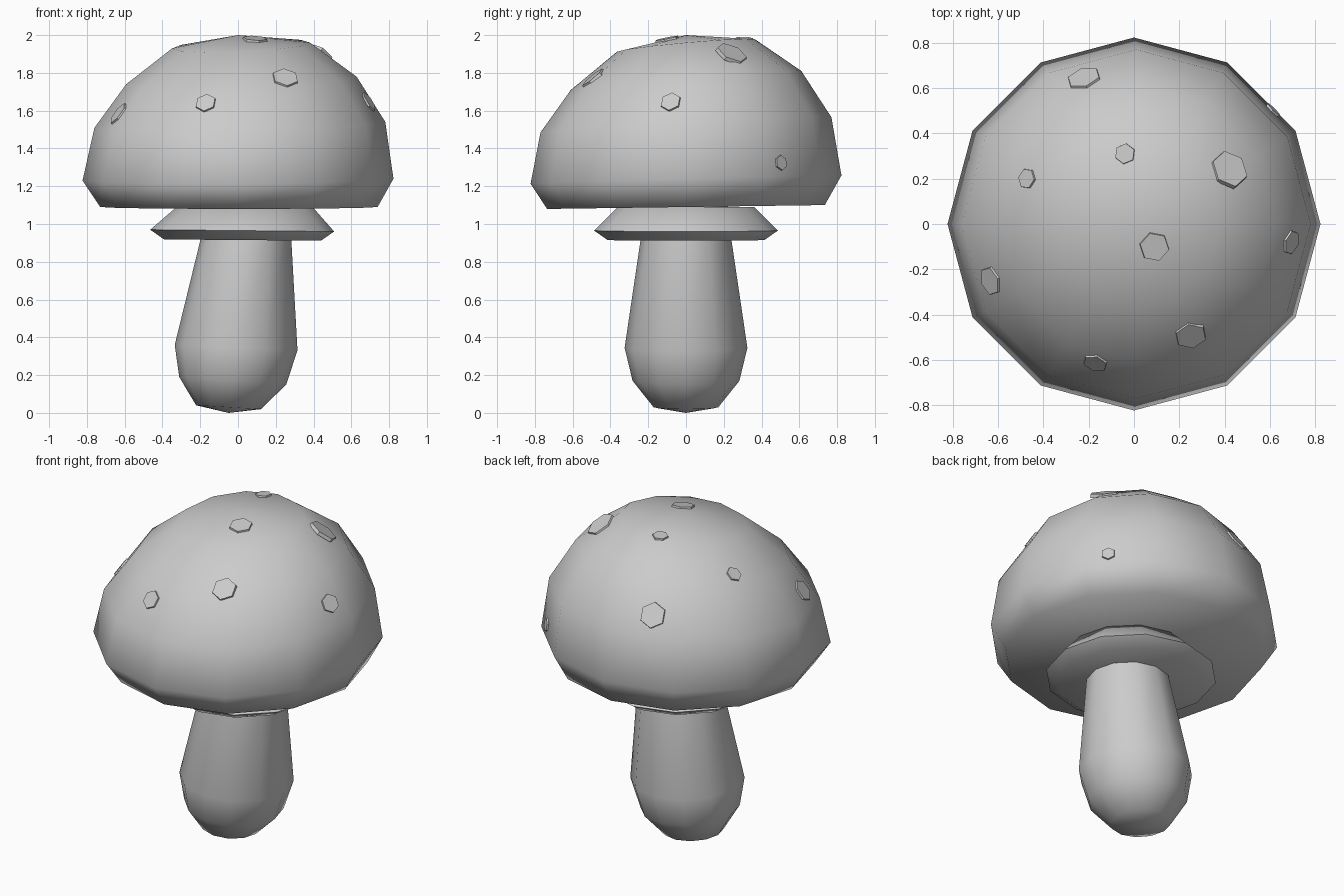
import bpy, bmesh, math
from mathutils import Vector
from mathutils.bvhtree import BVHTree

if "Cube" in bpy.data.objects:
    bpy.data.objects.remove(bpy.data.objects["Cube"], do_unlink=True)

grey = bpy.data.materials.new("plain grey")
grey.use_nodes = True
grey.diffuse_color = (0.6, 0.6, 0.6, 1)
grey.node_tree.nodes["Principled BSDF"].inputs["Base Color"].default_value = grey.diffuse_color
SIDES = 12


def finish(name, bm, angle=None):
    bmesh.ops.recalc_face_normals(bm, faces=bm.faces)
    mesh = bpy.data.meshes.new(name)
    bm.to_mesh(mesh)
    bm.free()
    obj = bpy.data.objects.new(name, mesh)
    bpy.context.collection.objects.link(obj)
    mesh.materials.append(grey)
    if angle:
        bpy.ops.object.select_all(action='DESELECT')
        obj.select_set(True)
        bpy.context.view_layer.objects.active = obj
        bpy.ops.object.shade_smooth_by_angle(angle=math.radians(angle))
    return obj


def lathe(rings):
    """Each ring: radius, height, centre x, tilt along x, tilt along y."""
    bm = bmesh.new()
    loops = []
    for r, z, cx, tx, ty in rings:
        loop = []
        for i in range(SIDES if r else 1):
            a = math.tau * i / SIDES
            x, y = r * math.cos(a), r * math.sin(a)
            loop.append(bm.verts.new((x + cx, y, z + tx * x + ty * y)))
        loops.append(loop)
    for low, high in zip(loops, loops[1:]):
        for i in range(SIDES):
            j = (i + 1) % SIDES
            quad = [low[i % len(low)], low[j % len(low)],
                    high[j % len(high)], high[i % len(high)]]
            bm.faces.new(list(dict.fromkeys(quad)))
    for loop in (loops[0], loops[-1]):
        if len(loop) > 1:
            bm.faces.new(loop)
    return bm


# Stem, leaning slightly, with a rounded bulb at the foot
finish("stem", lathe([
    (0, 0.0, -0.05, 0, 0), (0.172, 0.03, -0.05, -0.06, 0),
    (0.283, 0.17, -0.028, -0.07, 0), (0.325, 0.345, -0.01, -0.045, 0),
    (0.24, 0.92, 0.042, 0, 0), (0.22, 1.12, 0.055, 0, 0)]), 60)

# Collar skirt below the cap
finish("collar", lathe([
    (0.415, 0.915, 0.024, -0.008, 0), (0.487, 0.965, 0.022, -0.01, 0),
    (0.36, 1.09, 0.035, 0, 0)]), 50)

# Cap, a lopsided dome with a flat underside
cap_bm = lathe([
    (0.735, 1.09, 0.005, 0, 0.014), (0.823, 1.235, 0, 0.006, 0.027),
    (0.77, 1.525, 0.01, 0.02, 0.052), (0.61, 1.76, 0.018, 0.033, 0.083),
    (0.365, 1.945, 0.016, 0.042, 0.09), (0, 2.0, 0, 0, 0)])
bmesh.ops.recalc_face_normals(cap_bm, faces=cap_bm.faces)
tree = BVHTree.FromBMesh(cap_bm)
finish("cap", cap_bm, 80)

# Flat six-sided spots laid on the cap: x, y, radius
spots = [(-0.04, 0.31, 0.045), (0.42, 0.24, 0.085), (0.09, -0.1, 0.065),
         (-0.47, 0.2, 0.045), (-0.63, -0.25, 0.065), (0.69, -0.08, 0.055),
         (0.25, -0.49, 0.07), (-0.17, -0.61, 0.055), (-0.22, 0.64, 0.075),
         (0.61, 0.5, 0.04)]
for n, (x, y, r) in enumerate(spots):
    hit, normal, _, _ = tree.ray_cast(Vector((x, y, 3)), Vector((0, 0, -1)))
    if hit is None:
        continue
    bm = bmesh.new()
    bmesh.ops.create_cone(bm, cap_ends=True, segments=6, radius1=r * 1.05,
                          radius2=r, depth=0.02)
    spot = finish(f"spot_{n + 1}", bm)
    spot.rotation_mode = 'QUATERNION'
    spot.rotation_quaternion = normal.to_track_quat('Z', 'Y')
    spot.location = hit
